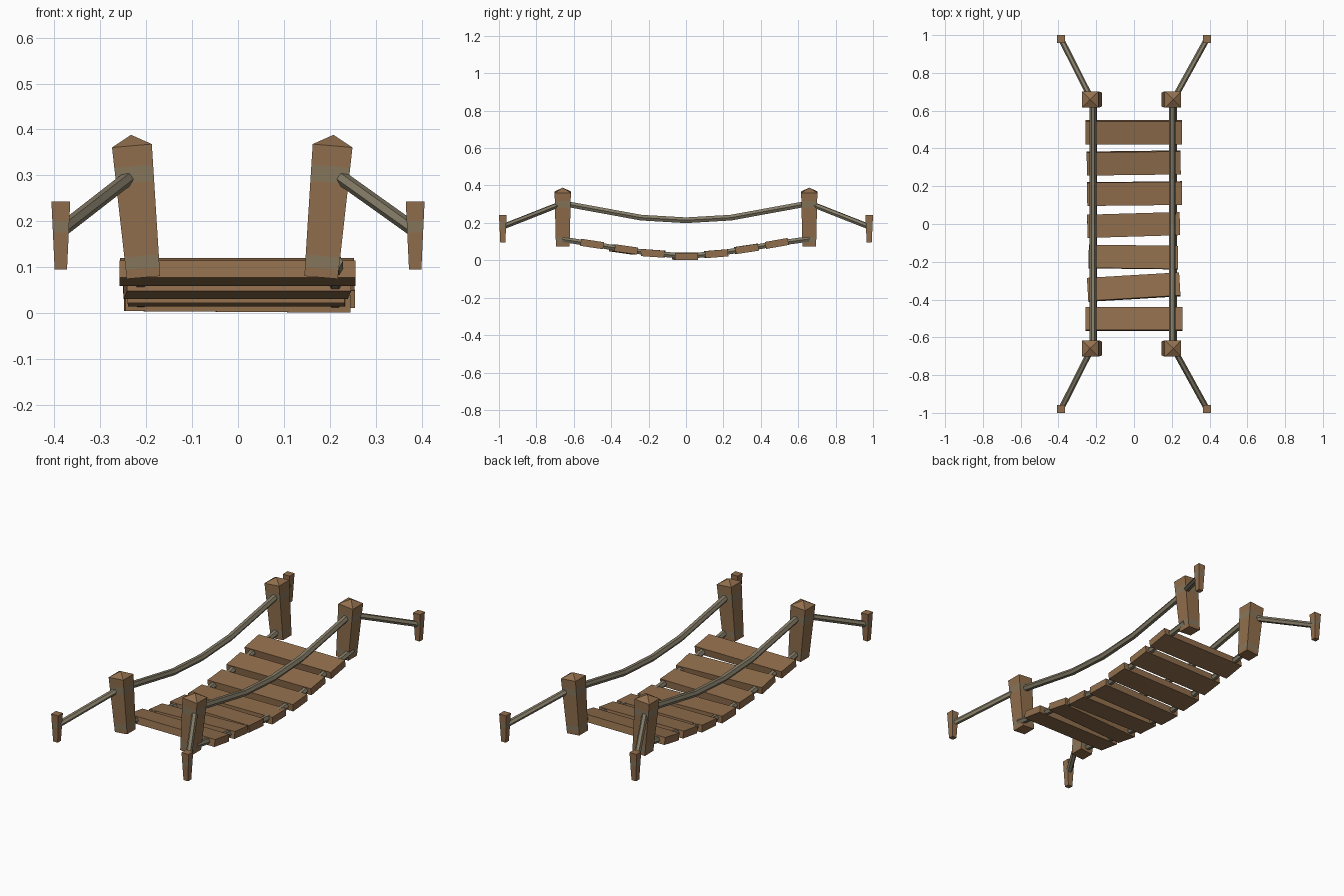
import bpy, bmesh, math
from mathutils import Vector, Matrix, Euler

if "Cube" in bpy.data.objects:
    bpy.data.objects.remove(bpy.data.objects["Cube"])


def material(name, rgb):
    m = bpy.data.materials.new(name)
    m.diffuse_color = (*rgb, 1)
    m.use_nodes = True
    m.node_tree.nodes["Principled BSDF"].inputs["Base Color"].default_value = m.diffuse_color
    return m


WOOD = material("brown wood", (0.285, 0.158, 0.074))
ROPE = material("grey rope", (0.235, 0.205, 0.140))
WRAP = material("rope wrapping", (0.245, 0.185, 0.108))


def finish(name, bm, mats, matrix=Matrix()):
    bmesh.ops.recalc_face_normals(bm, faces=bm.faces)
    bm.transform(matrix)
    me = bpy.data.meshes.new(name)
    bm.to_mesh(me)
    bm.free()
    for m in mats:
        me.materials.append(m)
    ob = bpy.data.objects.new(name, me)
    bpy.context.collection.objects.link(ob)
    return ob


def skin(bm, rings):
    """Join successive rings with quads; return the face strips."""
    n = len(rings[0])
    return [[bm.faces.new((a[i], a[(i + 1) % n], b[(i + 1) % n], b[i])) for i in range(n)]
            for a, b in zip(rings, rings[1:])]


def square_pole(name, levels, base_half, top_half, bands, matrix, apex=None):
    """Tapered square pole; strips listed in bands get the wrapping colour."""
    bm = bmesh.new()
    rings = []
    for h in levels:
        s = base_half + (top_half - base_half) * h / levels[-1]
        rings.append([bm.verts.new((x * s, y * s, h))
                      for x, y in ((-1, -1), (1, -1), (1, 1), (-1, 1))])
    for k, strip in enumerate(skin(bm, rings)):
        for f in strip:
            f.material_index = int(k in bands)
    bm.faces.new(rings[0])
    if apex:
        tip = bm.verts.new((0, 0, apex))
        for i in range(4):
            bm.faces.new((rings[-1][i], rings[-1][(i + 1) % 4], tip))
    else:
        bm.faces.new(rings[-1])
    return finish(name, bm, (WOOD, WRAP), matrix)


def rope(name, points, radius, sides=6):
    pts = [Vector(p) for p in points]
    bm = bmesh.new()
    rings = []
    for i, p in enumerate(pts):
        d = (pts[min(i + 1, len(pts) - 1)] - pts[max(i - 1, 0)]).normalized()
        u = d.cross(Vector((0, 0, 1))).normalized()
        v = u.cross(d)
        rings.append([bm.verts.new(p + radius * (u * math.cos(a) + v * math.sin(a)))
                      for a in (math.tau * k / sides for k in range(sides))])
    skin(bm, rings)
    bm.faces.new(rings[0])
    bm.faces.new(rings[-1])
    return finish(name, bm, (ROPE,))


# Planks: y, z, x min, x max, pitch, yaw, roll (degrees)
PLANKS = [(-0.502, 0.087, -0.258, 0.256, -8.5, 0, 0),
          (-0.334, 0.058, -0.246, 0.243, -8, 3.4, 0),
          (-0.175, 0.037, -0.240, 0.233, -4, -0.7, 0),
          (-0.005, 0.0215, -0.247, 0.243, 0, 1.7, 0.4),
          (0.161, 0.035, -0.248, 0.254, 4.5, 0.6, 0),
          (0.323, 0.061, -0.250, 0.247, 8.5, 0.7, 0),
          (0.486, 0.090, -0.257, 0.253, 10, 0, 0)]
for i, (y, z, x0, x1, pitch, yaw, roll) in enumerate(PLANKS):
    bm = bmesh.new()
    bmesh.ops.create_cube(bm, size=1)
    rot = Euler([math.radians(a) for a in (pitch, roll, yaw)]).to_matrix().to_4x4()
    finish(f"plank_{i + 1}", bm, (WOOD,),
           Matrix.Translation(((x0 + x1) / 2, y, z)) @ rot
           @ Matrix.Diagonal((x1 - x0, 0.123, 0.038, 1)))

for sx, side in ((-1, "left"), (1, "right")):
    foot_x = -0.206 if sx < 0 else 0.181
    rail_x = -0.217 if sx < 0 else 0.203
    for sy, end in ((-1, "front"), (1, "back")):
        # Leaning corner post with pointed cap and two rope wraps
        square_pole(f"{end}_{side}_post", (0, 0.020, 0.047, 0.208, 0.243, 0.288),
                    0.0365, 0.0435, (1, 3),
                    Matrix.Translation((foot_x, sy * 0.659, 0.0775))
                    @ Matrix.Rotation(math.radians(5 * sx), 4, 'Y'), apex=0.312)
        # Ground stake with one wrap
        square_pole(f"{end}_{side}_stake", (0, 0.080, 0.106, 0.148), 0.0135, 0.0205, (1,),
                    Matrix.Translation((sx * 0.386, sy * 0.9795, 0.095)))
        # Guy rope from post to stake
        rope(f"{end}_{side}_guy_rope",
             [(rail_x - 0.01 + (0.02 if sx > 0 else 0), sy * 0.665, 0.303),
              (sx * 0.384, sy * 0.975, 0.181)], 0.0155)
    # Sagging handrail rope
    rope(f"{side}_handrail_rope",
         [(rail_x, y, z) for y, z in ((-0.65, 0.303), (-0.24, 0.228), (0, 0.214),
                                      (0.24, 0.228), (0.65, 0.303))], 0.0175)
    # Deck rope threaded through the planks
    rope(f"{side}_deck_rope",
         [(sx * 0.212, -0.66, 0.112)] + [(sx * 0.212, p[0], p[1]) for p in PLANKS]
         + [(sx * 0.212, 0.66, 0.114)], 0.0165)
